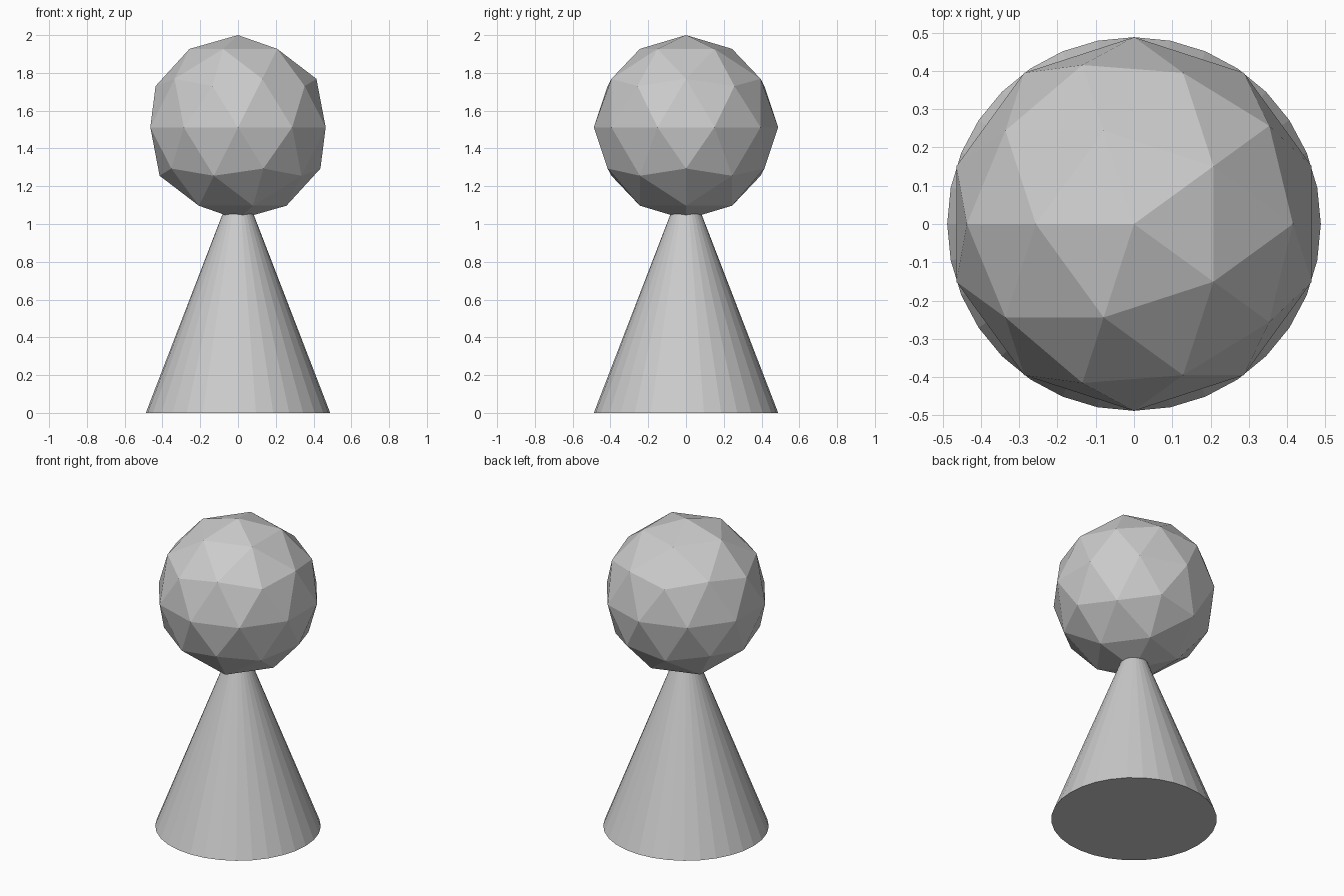
import bpy, math

if "Cube" in bpy.data.objects:
    bpy.data.objects.remove(bpy.data.objects["Cube"])

R = 0.488  # shared radius of head and base

# Conical body, its tip buried inside the head
H = 1.265
bpy.ops.mesh.primitive_cone_add(vertices=32, radius1=R, radius2=0, depth=H,
                                location=(0, 0, H / 2))
bpy.context.object.name = "cone_body"

# Faceted ball head, half a turn about z
bpy.ops.mesh.primitive_ico_sphere_add(subdivisions=2, radius=R,
                                      location=(0, 0, 2 - R),
                                      rotation=(0, 0, math.pi))
bpy.context.object.name = "ball_head"
